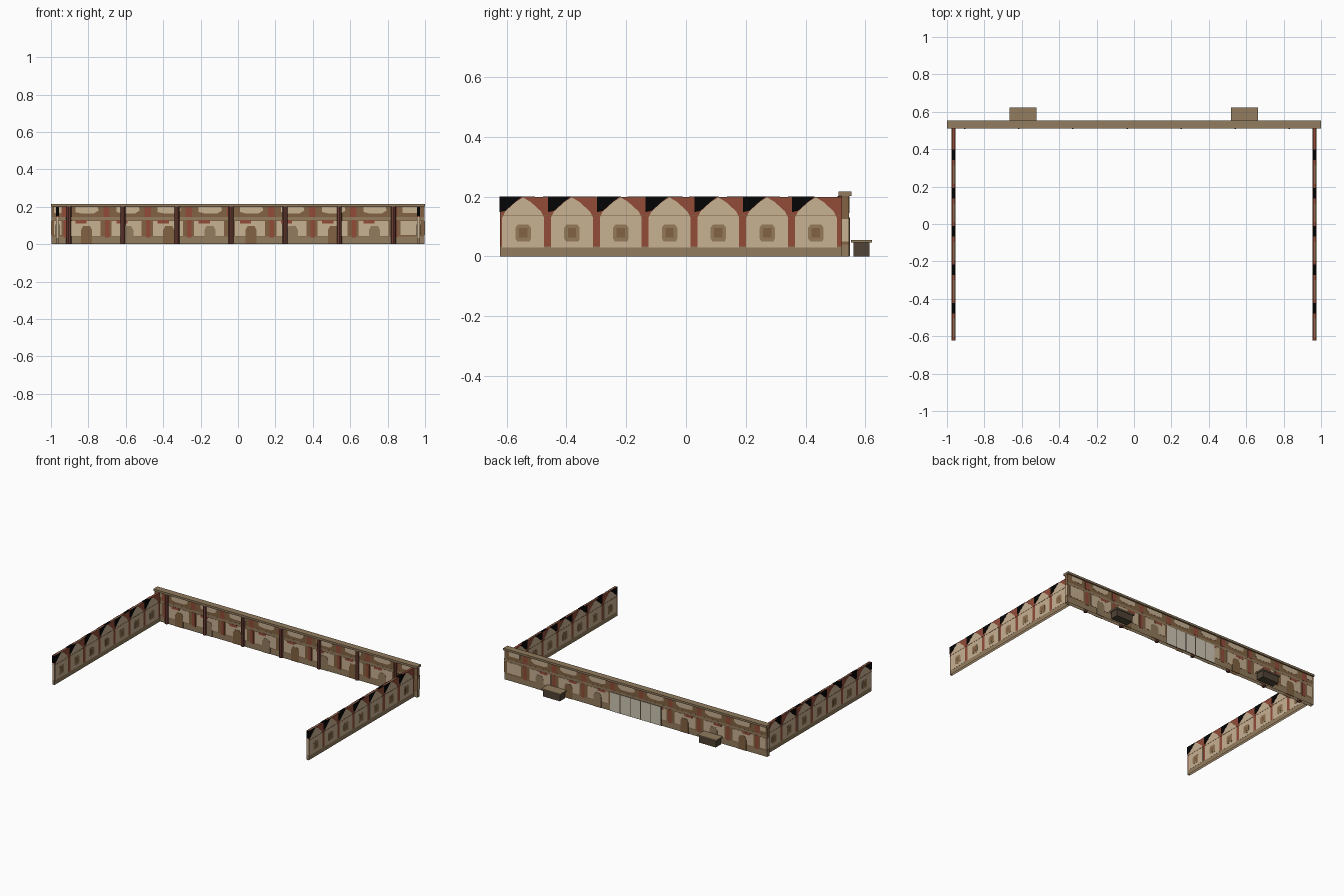
import bpy, bmesh

cube = bpy.data.objects.get("Cube")
if cube:
    bpy.data.objects.remove(cube, do_unlink=True)


def material(name, r, g, b):
    lin = [((c / 255 + 0.055) / 1.055) ** 2.4 for c in (r, g, b)] + [1]
    m = bpy.data.materials.new(name)
    m.use_nodes = True
    m.diffuse_color = lin
    m.node_tree.nodes["Principled BSDF"].inputs["Base Color"].default_value = lin
    return m


TAN = material("tan stone", 146, 124, 94)
CREAM = material("cream plaster", 199, 177, 146)
RED = material("brick red", 146, 76, 57)
BLACK = material("black", 3, 3, 3)
BROWN = material("brown plaster", 130, 98, 66)
LATTICE = material("lattice brown", 150, 123, 90)
MAROON = material("dark maroon", 112, 64, 54)
DARK = material("dark wood", 80, 68, 54)
GREY = material("pale grey", 206, 198, 180)


def make(name, mat, bm):
    bmesh.ops.recalc_face_normals(bm, faces=bm.faces)
    mesh = bpy.data.meshes.new(name)
    bm.to_mesh(mesh)
    bm.free()
    mesh.materials.append(mat)
    obj = bpy.data.objects.new(name, mesh)
    bpy.context.collection.objects.link(obj)
    return obj


def prism(bm, rim, offset):
    """Extrude a closed outline of 3D points by an offset."""
    face = bm.faces.new([bm.verts.new(p) for p in rim])
    top = bmesh.ops.extrude_face_region(bm, geom=[face])["geom"]
    bmesh.ops.translate(bm, vec=offset, verts=[v for v in top if isinstance(v, bmesh.types.BMVert)])


def add_box(bm, x0, x1, y0, y1, z0, z1):
    prism(bm, [(x0, y0, z0), (x1, y0, z0), (x1, y1, z0), (x0, y1, z0)], (0, 0, z1 - z0))


def box(name, mat, *size):
    bm = bmesh.new()
    add_box(bm, *size)
    return make(name, mat, bm)


def sleeve(name, mat, *size):
    """A box without top and bottom, for the hollow foot of a wall."""
    bm = bmesh.new()
    add_box(bm, *size)
    bm.normal_update()
    ends = [f for f in bm.faces if abs(f.normal.z) > 0.9]
    bmesh.ops.delete(bm, geom=ends, context="FACES")
    return make(name, mat, bm)


def rect(u0, u1, z0, z1):
    return [(u0, z0), (u1, z0), (u1, z1), (u0, z1)]


def plates(name, mat, shapes, axis, centre, half, layer, sides=(-1, 1)):
    """Thin painted plates on the faces of a wall lying across the axis."""
    bm = bmesh.new()
    t = 0.0005 * layer
    for s in sides:
        d = centre + s * half
        for shape in shapes:
            if axis == "x":
                prism(bm, [(d, u, z) for u, z in shape], (s * t, 0, 0))
            else:
                prism(bm, [(u, d, z) for u, z in shape], (0, s * t, 0))
    return make(name, mat, bm)


def shifted(shape, centres):
    return [[(u + c, z) for u, z in shape] for c in centres]


# Side walls with a row of painted gabled houses
houses = [-0.545 + 0.1633 * i for i in range(7)]
gable = [(-0.07, 0.03), (0.07, 0.03), (0.07, 0.13), (0.06, 0.15),
         (0.025, 0.182), (0, 0.197), (-0.025, 0.182), (-0.06, 0.15), (-0.07, 0.13)]
sky = [(-0.08, 0.148), (-0.06, 0.152), (-0.025, 0.183), (-0.003, 0.2), (-0.08, 0.2)]
window = [(-0.02, 0.05), (0.022, 0.05), (0.026, 0.06), (0.026, 0.095),
          (0.018, 0.106), (-0.018, 0.106), (-0.026, 0.095), (-0.026, 0.06)]
pane = rect(-0.014, 0.014, 0.062, 0.094)
for side, x in (("right", -0.965), ("left", 0.965)):
    def paint(name, mat, shapes, layer):
        plates(f"{side}_wall_{name}", mat, shapes, "x", x, 0.008, layer)

    def top_patches(name, mat, start, length, x0, x1):
        bm = bmesh.new()
        for i in range(5):
            y = start - 0.205 * i
            add_box(bm, x0, x1, y, y + length, 0.199, 0.2)
        make(f"{side}_wall_top_{name}", mat, bm)

    sleeve(f"{side}_wall_foot", TAN, x - 0.008, x + 0.008, -0.622, 0.525, 0, 0.033)
    box(f"{side}_wall", RED, x - 0.008, x + 0.008, -0.622, 0.525, 0.033, 0.199)
    paint("houses", CREAM, shifted(gable, houses), 1)
    paint("sky", BLACK, shifted(sky, houses), 2)
    paint("ledge_line", BROWN, [rect(-0.622, 0.525, 0.134, 0.137)], 3)
    paint("windows", LATTICE, shifted(window, houses), 3)
    paint("window_panes", BROWN, shifted(pane, houses), 4)
    top_patches("sky", BLACK, 0.342, 0.056, x - 0.008, x + 0.008)
    top_patches("plaster", TAN, 0.215, 0.1, x, x + 0.008)
    # Front end of the wall
    plates(f"{side}_wall_end", CREAM, [rect(x - 0.008, x + 0.008, 0.033, 0.145)],
           "y", -0.622, 0, 1, sides=(-1,))
    plates(f"{side}_wall_end_sky", BLACK, [rect(x - 0.008, x + 0.008, 0.15, 0.199)],
           "y", -0.622, 0, 1, sides=(-1,))

# Back wall with painted bays on both faces
sleeve("back_wall_foot", TAN, -0.998, 0.998, 0.521, 0.545, 0, 0.04)
box("back_wall", BROWN, -0.998, 0.998, 0.521, 0.545, 0.04, 0.202)
box("back_wall_coping", TAN, -1, 1, 0.51, 0.554, 0.202, 0.216)
columns = [-0.92 + 0.22 * i for i in range(9)]
bays = [c + 0.11 for c in columns[:-1]]


def facade(name, mat, shapes, layer):
    plates("back_wall_" + name, mat, shapes, "y", 0.533, 0.012, layer)


panel = rect(-0.085, 0.075, 0.045, 0.125)
door = [(-0.03, 0), (0.03, 0), (0.03, 0.075), (0.018, 0.098), (-0.018, 0.098), (-0.03, 0.075)]
upper = [(-0.06, 0.172), (-0.03, 0.165), (0.04, 0.165), (0.065, 0.18), (0.06, 0.198), (-0.06, 0.198)]
ends = [rect(-0.985, -0.945, 0.05, 0.125), rect(0.87, 0.975, 0.05, 0.125),
        rect(-0.985, -0.945, 0.168, 0.198), rect(0.88, 0.96, 0.168, 0.198)]
facade("ledge", TAN, [rect(-0.998, 0.998, 0.129, 0.145)], 1)
facade("plaster", CREAM, shifted(panel, bays) + shifted(upper, bays) + ends, 2)
facade("lintels", RED, shifted(rect(-0.06, 0.0, 0.112, 0.129), bays), 3)
facade("columns", RED, shifted(rect(-0.012, 0.012, 0.035, 0.129), columns)
       + shifted(rect(-0.02, 0.014, 0.145, 0.2), columns), 4)
facade("doors", BROWN, shifted(door, bays[::2]), 5)
facade("niches", TAN, shifted(door, bays[1::2]), 5)

# Plaster on the ends of the back wall
plates("back_wall_ends", CREAM, [rect(0.521, 0.545, 0.05, 0.125)], "x", 0, 0.998, 1)

# Round posts on the front face
bm = bmesh.new()
for i in range(7):
    result = bmesh.ops.create_cone(bm, cap_ends=True, segments=8,
                                   radius1=0.0135, radius2=0.0135, depth=0.202)
    bmesh.ops.translate(bm, vec=(-0.905 + 0.2893 * i, 0.521, 0.101), verts=result["verts"])
make("front_posts", MAROON, bm)

# Pale shutters on the rear face
plates("shutter_frame", DARK, [rect(-0.195, 0.195, 0, 0.13)], "y", 0.533, 0.012, 6, sides=(1,))
plates("shutters", GREY, shifted(rect(-0.036, 0.036, 0.001, 0.129),
       [-0.156 + 0.078 * i for i in range(5)]), "y", 0.533, 0.012, 8, sides=(1,))

# Counters behind the back wall
for side, x in (("right", -0.593), ("left", 0.591)):
    box(f"{side}_counter_body", DARK, x - 0.063, x + 0.063, 0.56, 0.614, 0, 0.046)
    box(f"{side}_counter_top", TAN, x - 0.072, x + 0.072, 0.552, 0.622, 0.046, 0.055)
